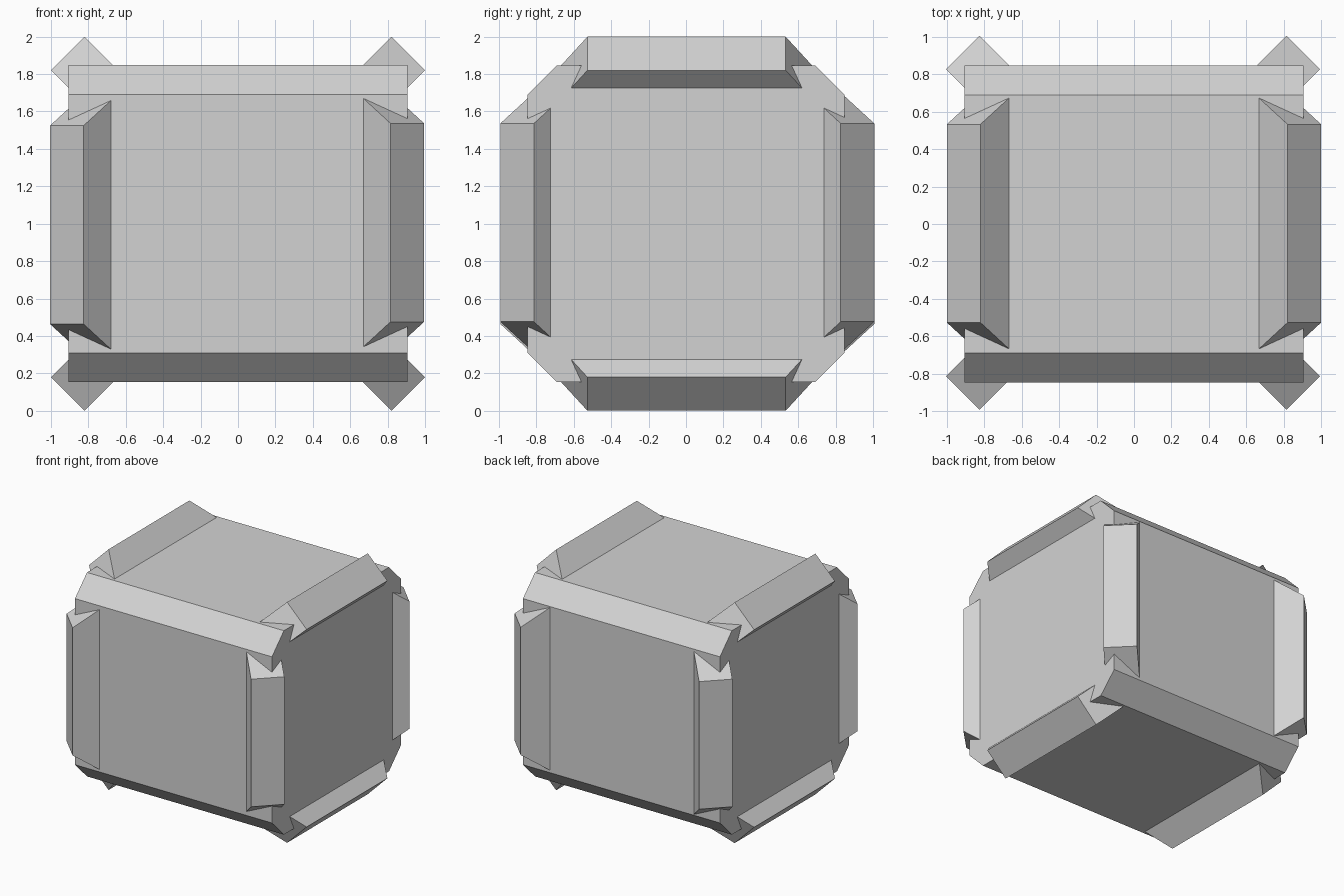
import bpy
import bmesh
from mathutils import Vector

cube = bpy.data.objects.get("Cube")
if cube:
    bpy.data.objects.remove(cube, do_unlink=True)

CENTRE = Vector((0, 0, 1))

grey = bpy.data.materials.new("light grey")
grey.use_nodes = True
grey.diffuse_color = (0.65, 0.65, 0.65, 1)
grey.node_tree.nodes["Principled BSDF"].inputs["Base Color"].default_value = grey.diffuse_color


def bridge(name, ring_a, ring_b):
    """Closed solid between two matching outlines, flat shaded."""
    bm = bmesh.new()
    a = [bm.verts.new(p) for p in ring_a]
    b = [bm.verts.new(p) for p in ring_b]
    bm.faces.new(a)
    bm.faces.new(b)
    for i in range(len(a)):
        j = (i + 1) % len(a)
        bm.faces.new((a[i], a[j], b[j], b[i]))
    bmesh.ops.recalc_face_normals(bm, faces=bm.faces)
    mesh = bpy.data.meshes.new(name)
    bm.to_mesh(mesh)
    bm.free()
    mesh.materials.append(grey)
    obj = bpy.data.objects.new(name, mesh)
    obj.location = CENTRE
    bpy.context.collection.objects.link(obj)
    return obj


# Body: octagonal prism along x, chamfered on its four long edges
HALF_X, SIDE, FLAT = 0.905, 0.847, 0.69
outline = [(FLAT, SIDE), (SIDE, FLAT), (SIDE, -FLAT), (FLAT, -SIDE),
           (-FLAT, -SIDE), (-SIDE, -FLAT), (-SIDE, FLAT), (-FLAT, SIDE)]
bridge("body",
       [(-HALF_X, y, z) for y, z in outline],
       [(HALF_X, y, z) for y, z in outline])

# Edge guards: bars turned 45 degrees, their ends flaring towards the body
HALF_WIDTH = 0.127
OUTER, OUTER_LENGTH = 1.287, 0.53
INNER, INNER_LENGTH = 1.03, 0.697


def edge_guard(name, along, outward, shift):
    side = along.cross(outward)

    def ring(depth, length):
        return [shift + outward * depth + side * s * HALF_WIDTH + along * e * length
                for s, e in ((-1, -1), (1, -1), (1, 1), (-1, 1))]

    bridge(name, ring(INNER, INNER_LENGTH), ring(OUTER, OUTER_LENGTH))


X, Y, Z = Vector((1, 0, 0)), Vector((0, 1, 0)), Vector((0, 0, 1))
for sx, x_name in ((1, "left"), (-1, "right")):
    for s, y_name, z_name in ((1, "back", "top"), (-1, "front", "bottom")):
        edge_guard(f"{y_name}_{x_name}_upright_guard", Z,
                   (X * sx + Y * s).normalized(),
                   Vector((-0.005, 0.007, 0.006 * sx)))
        edge_guard(f"{z_name}_{x_name}_guard", Y,
                   (X * sx + Z * s).normalized(), Vector((0, 0.003, 0)))
